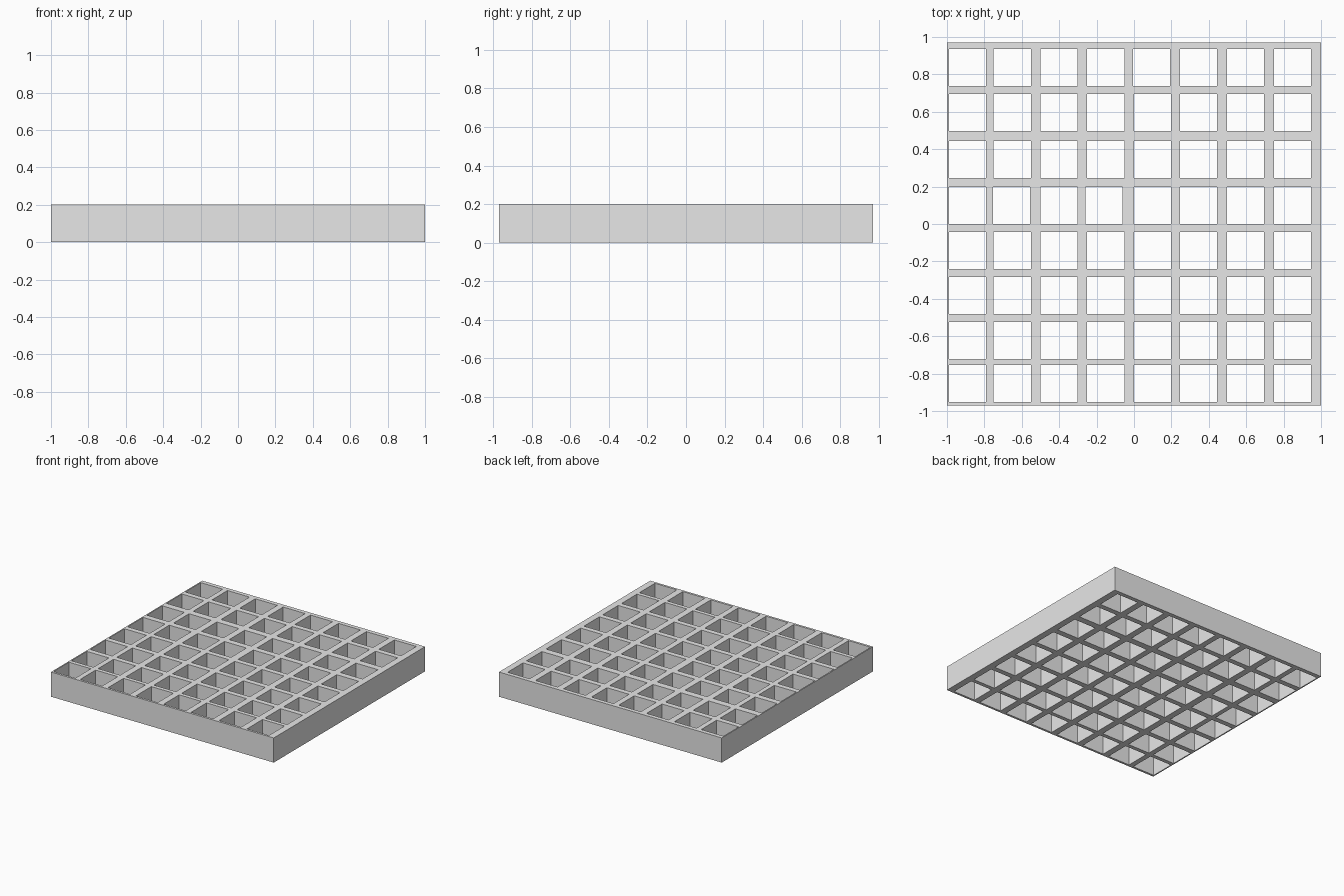
import bpy
import bmesh
from mathutils import Matrix, Vector

old = bpy.data.objects.get("Cube")
if old:
    bpy.data.objects.remove(old, do_unlink=True)

WIDTH, DEPTH, HEIGHT = 2.0, 1.94, 0.2
HOLE = 0.198

# Left edge of each column and back edge of each row of openings
COLUMNS = [-0.99, -0.75, -0.50, -0.25, 0.0, 0.246, 0.497, 0.748]
ROWS = [0.936, 0.695, 0.443, 0.197, -0.043, -0.284, -0.524, -0.754]
# Openings that sit slightly off the regular columns (row, column)
SHIFTS = {(0, 4): -0.005, (3, 1): -0.005, (3, 3): -0.01}

grey = bpy.data.materials.new("light grey")
grey.use_nodes = True
grey.diffuse_color = (0.8, 0.8, 0.8, 1)
grey.node_tree.nodes["Principled BSDF"].inputs["Base Color"].default_value = grey.diffuse_color


def add_box(bm, centre, size):
    matrix = Matrix.Translation(centre) @ Matrix.Diagonal(Vector(size).to_4d())
    bmesh.ops.create_cube(bm, size=1, matrix=matrix)


def make_object(name, bm):
    mesh = bpy.data.meshes.new(name)
    bm.to_mesh(mesh)
    bm.free()
    mesh.materials.append(grey)
    obj = bpy.data.objects.new(name, mesh)
    bpy.context.collection.objects.link(obj)
    return obj


# Solid slab
bm = bmesh.new()
add_box(bm, (0, 0, HEIGHT / 2), (WIDTH, DEPTH, HEIGHT))
grid = make_object("grid_tray", bm)

# Square openings that pass right through the slab
bm = bmesh.new()
for r, back in enumerate(ROWS):
    for c, left in enumerate(COLUMNS):
        x = left + SHIFTS.get((r, c), 0) + HOLE / 2
        add_box(bm, (x, back - HOLE / 2, HEIGHT / 2), (HOLE, HOLE, HEIGHT * 2))
cutter = make_object("opening_cutter", bm)
cutter.hide_render = True

cut = grid.modifiers.new("openings", 'BOOLEAN')
cut.operation = 'DIFFERENCE'
cut.solver = 'EXACT'
cut.object = cutter

# Apply the cut and discard the cutter
bpy.context.view_layer.objects.active = grid
bpy.ops.object.modifier_apply(modifier=cut.name)
bpy.data.objects.remove(cutter, do_unlink=True)
